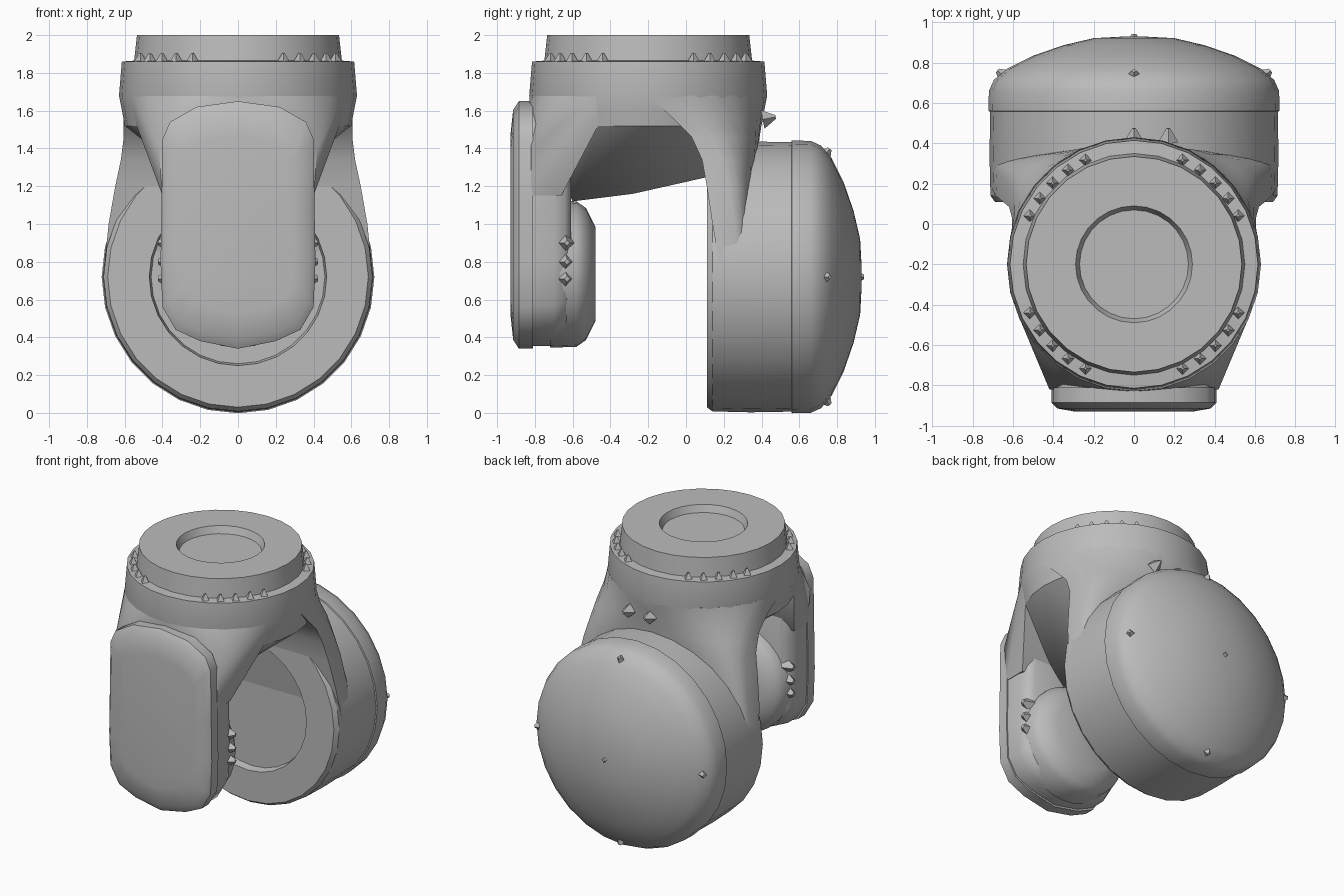
import bpy, bmesh, math
from mathutils import Vector, Matrix

cube = bpy.data.objects.get("Cube")
if cube:
    bpy.data.objects.remove(cube)

grey = bpy.data.materials.new("cast grey")
grey.use_nodes = True
grey.diffuse_color = (0.5, 0.5, 0.5, 1)
grey.node_tree.nodes["Principled BSDF"].inputs["Base Color"].default_value = (0.5, 0.5, 0.5, 1)

SIDES = 28
TOP_Y = -0.2      # axis of the upper flange
HUB_Z = 0.72      # axis of the rear joint


def finish(name, bm, angle=32):
    bmesh.ops.recalc_face_normals(bm, faces=bm.faces[:])
    mesh = bpy.data.meshes.new(name)
    bm.to_mesh(mesh)
    bm.free()
    mesh.materials.append(grey)
    obj = bpy.data.objects.new(name, mesh)
    bpy.context.collection.objects.link(obj)
    bpy.ops.object.select_all(action='DESELECT')
    obj.select_set(True)
    bpy.context.view_layer.objects.active = obj
    bpy.ops.object.shade_smooth_by_angle(angle=math.radians(angle))


def flat_ring(r, z):
    """Circle around the upright flange axis."""
    return [Vector((r * math.cos(a), TOP_Y + r * math.sin(a), z))
            for a in (math.tau * i / SIDES for i in range(SIDES))]


def hub_ring(r, y):
    """Circle around the front-to-back joint axis."""
    return [Vector((r * math.cos(a), y, HUB_Z + r * math.sin(a)))
            for a in (math.tau * i / SIDES for i in range(SIDES))]


def loft(name, rings, angle=32):
    bm = bmesh.new()
    loops = [[bm.verts.new(p) for p in ring] for ring in rings]
    n = len(loops[0])
    for a, b in zip(loops, loops[1:]):
        for i in range(n):
            j = (i + 1) % n
            bm.faces.new((a[i], a[j], b[j], b[i]))
    bm.faces.new(loops[0])
    bm.faces.new(loops[-1])
    finish(name, bm, angle)


def both_sides(points):
    return [Vector((s * x, y, z)) for s in (-1, 1) for x, y, z in points]


def hull(name, points, angle=35):
    bm = bmesh.new()
    for p in points:
        bm.verts.new(p)
    bmesh.ops.convex_hull(bm, input=bm.verts[:])
    loose = [v for v in bm.verts if not v.link_faces]
    bmesh.ops.delete(bm, geom=loose, context='VERTS')
    bmesh.ops.dissolve_limit(bm, angle_limit=0.01, verts=bm.verts[:], edges=bm.edges[:])
    finish(name, bm, angle)


# Upper flange with stepped collar and shallow recess
loft("top_flange", [flat_ring(r, z) for r, z in (
    (0.61, 1.58), (0.63, 1.68), (0.615, 1.86), (0.55, 1.865),
    (0.535, 2.0), (0.29, 2.0), (0.27, 1.95))])

# Shoulder bridging the two arms, its underside sloping down to the middle
hull("shoulder", flat_ring(0.628, 1.68) + flat_ring(0.6, 1.52) + both_sides(
    [(0.1, -0.6, 1.12), (0.08, -0.28, 1.16), (0.1, 0.0, 1.29), (0.2, 0.12, 1.25)]), 22)

# Front neck joining the flange to the front arm
hull("front_neck", [p for p in flat_ring(0.628, 1.68) if p.y < -0.35]
     + [p for p in flat_ring(0.6, 1.53) if p.y < -0.45]
     + both_sides([(0.4, -0.82, 1.15), (0.4, -0.66, 1.15), (0.42, -0.62, 1.42),
                   (0.42, -0.82, 1.4)]))


def arm_section(z, width, front, back, square):
    """D shape: straight front edge, rounded back."""
    pts = []
    for i in range(17):
        c, s = math.cos(math.pi * i / 16), math.sin(math.pi * i / 16)
        pts.append(Vector((math.copysign(abs(c) ** square, c) * width,
                           front + (back - front) * max(s, 0) ** square, z)))
    return pts


# Rear arm widening from the flange down to the joint
loft("rear_arm", [arm_section(*row) for row in (
    (1.68, 0.628, -0.2, 0.428, 1.0), (1.56, 0.605, -0.07, 0.405, 0.9),
    (1.46, 0.605, 0.03, 0.39, 0.75), (1.34, 0.62, 0.085, 0.375, 0.6),
    (1.2, 0.65, 0.11, 0.36, 0.45), (1.0, 0.685, 0.14, 0.35, 0.35),
    (0.8, 0.705, 0.175, 0.345, 0.3))], 40)

# Joint housing with a round recess facing the gap
loft("joint_housing", [hub_ring(r, y) for r, y in (
    (0.46, 0.165), (0.47, 0.11), (0.69, 0.11), (0.712, 0.14), (0.717, 0.34), (0.713, 0.57))])

# Domed cover behind the joint
loft("domed_cover", [hub_ring(r, y) for r, y in (
    (0.65, 0.54), (0.722, 0.56), (0.72, 0.66), (0.695, 0.715), (0.63, 0.77),
    (0.5, 0.835), (0.35, 0.887), (0.2, 0.922), (0.05, 0.93))], 40)

# Front arm outline, mirrored from one half
half = [(0, 0.34), (0.2, 0.38), (0.33, 0.44), (0.4, 0.56), (0.41, 0.8), (0.405, 1.1),
        (0.4, 1.45), (0.36, 1.54), (0.22, 1.62), (0, 1.65)]
outline = half + [(-x, z) for x, z in half[-2:0:-1]]


def arm_ring(y, s):
    return [Vector((x * s, y, 1 + (z - 1) * s)) for x, z in outline]


loft("front_arm", [arm_ring(-0.84, 0.98), arm_ring(-0.7, 0.98),
                   arm_ring(-0.64, 0.93), arm_ring(-0.61, 0.84)], 40)
loft("front_cover_plate", [arm_ring(-0.93, 0.72), arm_ring(-0.915, 0.93),
                           arm_ring(-0.885, 1.0), arm_ring(-0.81, 1.0)], 40)

# Inner boss on the front arm
loft("inner_boss", [[p + Vector((0, 0, 0.015)) for p in hub_ring(r, y)] for r, y in (
    (0.39, -0.72), (0.385, -0.58), (0.35, -0.53), (0.25, -0.48))], 40)


# Small pointed screws
def screws(name, spots, size):
    bm = bmesh.new()
    for pos, out in spots:
        turn = Vector(out).to_track_quat('Z', 'Y').to_matrix().to_4x4()
        bmesh.ops.create_cone(bm, cap_ends=True, segments=4, radius1=size, radius2=size * 0.2,
                              depth=size * 1.4, matrix=Matrix.Translation(pos) @ turn)
    finish(name, bm, 10)


collar = []
for centre in (45, 135, 225, 315):
    for step in (-20, -10, 0, 10, 20):
        a = math.radians(centre + step)
        collar.append(((0.57 * math.cos(a), TOP_Y + 0.57 * math.sin(a), 1.88), (0, 0, 1)))
screws("collar_screws", collar, 0.035)

cover = [((0.645 * math.cos(a), 0.735, HUB_Z + 0.645 * math.sin(a)),
          (math.cos(a), 0.8, math.sin(a))) for a in (math.tau * i / 4 for i in range(4))]
screws("cover_screws", cover + [((0, 0.9, HUB_Z), (0, 1, 0))], 0.06)
screws("back_screws", [((x, 0.44, 1.56), (0, 1, 0.2)) for x in (0, 0.17)], 0.05)
screws("arm_side_screws", [((s * 0.37, -0.64, z), (s, 0.2, 0))
                           for s in (-1, 1) for z in (0.71, 0.8, 0.9)], 0.075)
